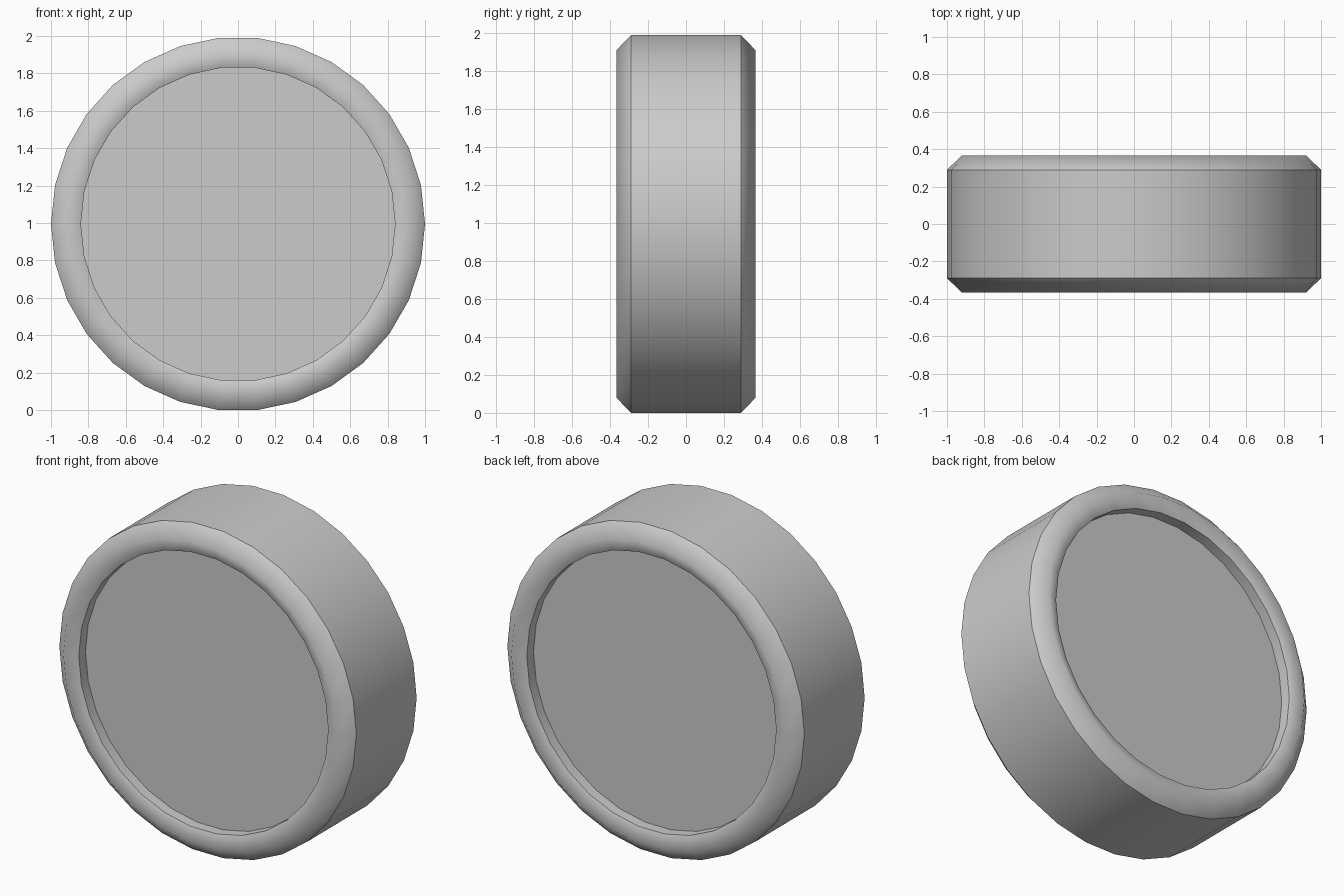
import bpy, bmesh, math

if "Cube" in bpy.data.objects:
    bpy.data.objects.remove(bpy.data.objects["Cube"])

SIDES = 30
CENTRE_Z = math.cos(math.pi / SIDES)

# Half cross-section (radius, y): tread edge, rim ridge, rim lip, recess floor
HALF = [(1.0, 0.29), (0.92, 0.366), (0.84, 0.332), (0.84, 0.267)]
SHARP = {(1.0, 0.29), (0.84, 0.332), (0.84, 0.267)}
profile = [(r, -y) for r, y in reversed(HALF)] + HALF

bm = bmesh.new()

# Rings of the wheel profile around the y axis
rings = []
for r, y in profile:
    ring = []
    for i in range(SIDES):
        a = 2 * math.pi * i / SIDES
        ring.append(bm.verts.new((r * math.cos(a), y, r * math.sin(a) + CENTRE_Z)))
    rings.append(ring)

# Tread, rims and recess walls
for a, b in zip(rings, rings[1:]):
    for i in range(SIDES):
        j = (i + 1) % SIDES
        bm.faces.new((a[i], a[j], b[j], b[i])).smooth = True

# Recessed flat discs on both sides
bm.faces.new(rings[0])
bm.faces.new(rings[-1])

# Crisp rim borders, soft ridge
for ring, (r, y) in zip(rings, profile):
    if (r, abs(y)) in SHARP:
        for i in range(SIDES):
            bm.edges.get((ring[i], ring[(i + 1) % SIDES])).smooth = False

bmesh.ops.recalc_face_normals(bm, faces=bm.faces)
mesh = bpy.data.meshes.new("wheel")
bm.to_mesh(mesh)
bm.free()
bpy.context.collection.objects.link(bpy.data.objects.new("wheel", mesh))
